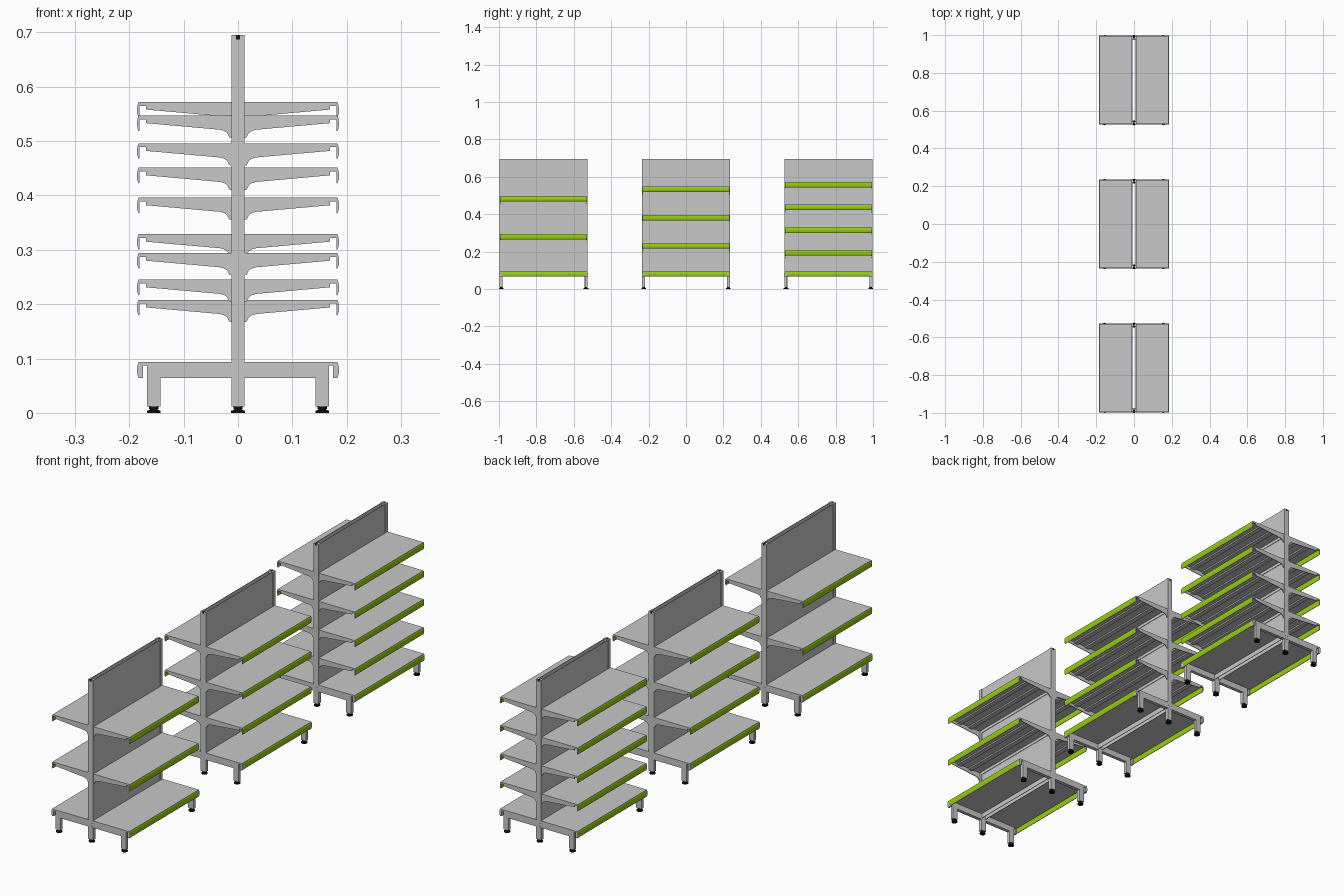
import bpy, bmesh, math
from mathutils import Matrix

if "Cube" in bpy.data.objects:
    bpy.data.objects.remove(bpy.data.objects["Cube"])


def material(name, rgb):
    m = bpy.data.materials.new(name)
    m.diffuse_color = (*rgb, 1)
    m.use_nodes = True
    m.node_tree.nodes["Principled BSDF"].inputs["Base Color"].default_value = m.diffuse_color
    return m


GREY = material("light grey metal", (0.58, 0.58, 0.58))
GREEN = material("lime green", (0.31, 0.61, 0.006))
BLACK = material("black rubber", (0.006, 0.006, 0.006))


def finish(bm, name, mat, y, smooth=False):
    bmesh.ops.recalc_face_normals(bm, faces=bm.faces[:])
    me = bpy.data.meshes.new(name)
    bm.to_mesh(me)
    bm.free()
    me.materials.append(mat)
    ob = bpy.data.objects.new(name, me)
    ob.location.y = y
    bpy.context.collection.objects.link(ob)
    if smooth:
        bpy.ops.object.select_all(action='DESELECT')
        ob.select_set(True)
        bpy.context.view_layer.objects.active = ob
        bpy.ops.object.shade_smooth_by_angle(angle=math.radians(35))


def prism(bm, profile, y0, y1):
    """Extrude an x-z profile along y."""
    face = bm.faces.new([bm.verts.new((x, y0, z)) for x, z in profile])
    ext = bmesh.ops.extrude_face_region(bm, geom=[face], use_keep_orig=True)
    for v in ext["geom"]:
        if isinstance(v, bmesh.types.BMVert):
            v.co.y = y1


def box(bm, x0, x1, y0, y1, z0, z1):
    prism(bm, [(x0, z0), (x1, z0), (x1, z1), (x0, z1)], y0, y1)


def cone(bm, x, y, z0, z1, r0, r1, seg=20):
    bmesh.ops.create_cone(bm, cap_ends=True, segments=seg, radius1=r0, radius2=r1,
                          depth=z1 - z0, matrix=Matrix.Translation((x, y, (z0 + z1) / 2)))


def flip(profile, side, top):
    return [(side * x, top + z) for x, z in profile]


# profiles, z measured down from the shelf top
FRONT_EDGE = [(0.183, 0), (0.185, -0.006), (0.186, -0.014), (0.1855, -0.021), (0.183, -0.029)]
HOOK = FRONT_EDGE + [(0.181, -0.028), (0.181, -0.007)]
ARM = [(0.012, 0)] + HOOK + [(0.169, -0.007), (0.169, -0.014), (0.034, -0.026),
                             (0.026, -0.028), (0.020, -0.032), (0.016, -0.040), (0.012, -0.041)]
BASE_ARM = [(0, 0)] + FRONT_EDGE + [(0.175, -0.029), (0.175, -0.006), (0.167, -0.006),
                                    (0.167, -0.082), (0.143, -0.082), (0.143, -0.029), (0, -0.029)]
STRIP = [(0.183, -0.001)] + FRONT_EDGE[1:4] + [(0.183, -0.0285), (0.1815, -0.028), (0.1815, -0.001)]

BASE_TOP, TOP = 0.094, 0.695
UNITS = {"front": (-0.7615, [0.294, 0.496]),
         "middle": (0.0, [0.245, 0.396, 0.547]),
         "rear": (0.7615, [0.208, 0.329, 0.451, 0.572])}

for unit, (yc, tops) in UNITS.items():
    # uprights, feet and base frames at both ends
    posts, feet, bases, bolts, caps = (bmesh.new() for _ in range(5))
    for e in (-1, 1):
        box(posts, -0.012, 0.012, e * 0.219, e * 0.235, 0.012, TOP)
        box(caps, -0.004, 0.004, e * 0.233, e * 0.2354, TOP - 0.008, TOP - 0.001)
        box(caps, -0.004, 0.004, e * 0.224, e * 0.2354, TOP - 0.003, TOP + 0.0005)
        for x in (-0.155, 0, 0.155):
            cone(feet, x, e * 0.2265, 0, 0.004, 0.0125, 0.0125)
            cone(feet, x, e * 0.2265, 0.004, 0.007, 0.011, 0.006)
            cone(feet, x, e * 0.2265, 0.007, 0.0125, 0.0085, 0.0085)
        for s in (-1, 1):
            prism(bases, flip(BASE_ARM, s, BASE_TOP - 0.0005), e * 0.2205, e * 0.2355)
            for z in (0.068, 0.081):
                m = Matrix.Translation((s * 0.007, e * 0.2357, z)) @ Matrix.Rotation(math.pi / 2, 4, 'X')
                bmesh.ops.create_cone(bolts, cap_ends=True, segments=10, radius1=0.0022,
                                      radius2=0.0022, depth=0.0015, matrix=m)
    finish(posts, unit + "_uprights", GREY, yc)
    finish(caps, unit + "_upright_caps", BLACK, yc)
    finish(feet, unit + "_feet", BLACK, yc, True)
    finish(bases, unit + "_base_frames", GREY, yc)
    finish(bolts, unit + "_base_bolts", GREY, yc, True)

    # pair of thin back panels with a gap between them
    panels = bmesh.new()
    for s in (-1, 1):
        box(panels, s * 0.008, s * 0.0105, -0.219, 0.219, 0.07, TOP - 0.001)
    finish(panels, unit + "_back_panels", GREY, yc)

    # base shelf plates with green front strips
    plates, strips = bmesh.new(), bmesh.new()
    for s in (-1, 1):
        box(plates, s * 0.0105, s * 0.183, -0.2355, 0.2355, BASE_TOP - 0.003, BASE_TOP)
        prism(strips, flip(STRIP, s, BASE_TOP), -0.2352, 0.2352)
    finish(plates, unit + "_base_shelf", GREY, yc)
    finish(strips, unit + "_base_strip", GREEN, yc)

    # upper shelves: plate, rear lip, stiffening ribs, arms, strip
    for i, t in enumerate(tops, 1):
        plates, arms, strips = bmesh.new(), bmesh.new(), bmesh.new()
        for s in (-1, 1):
            box(plates, s * 0.012, s * 0.183, -0.2295, 0.2295, t - 0.003, t)
            box(plates, s * 0.012, s * 0.014, -0.2185, 0.2185, t - 0.016, t - 0.003)
            for x in (0.055, 0.115):
                box(plates, s * x, s * (x + 0.022), -0.2295, 0.2295, t - 0.009, t - 0.003)
            for e in (-1, 1):
                prism(arms, flip(ARM, s, t), e * 0.2295, e * 0.2325)
            prism(strips, flip(STRIP, s, t), -0.2295, 0.2295)
        finish(plates, f"{unit}_shelf_{i}", GREY, yc)
        finish(arms, f"{unit}_shelf_arms_{i}", GREY, yc)
        finish(strips, f"{unit}_shelf_strip_{i}", GREEN, yc)
